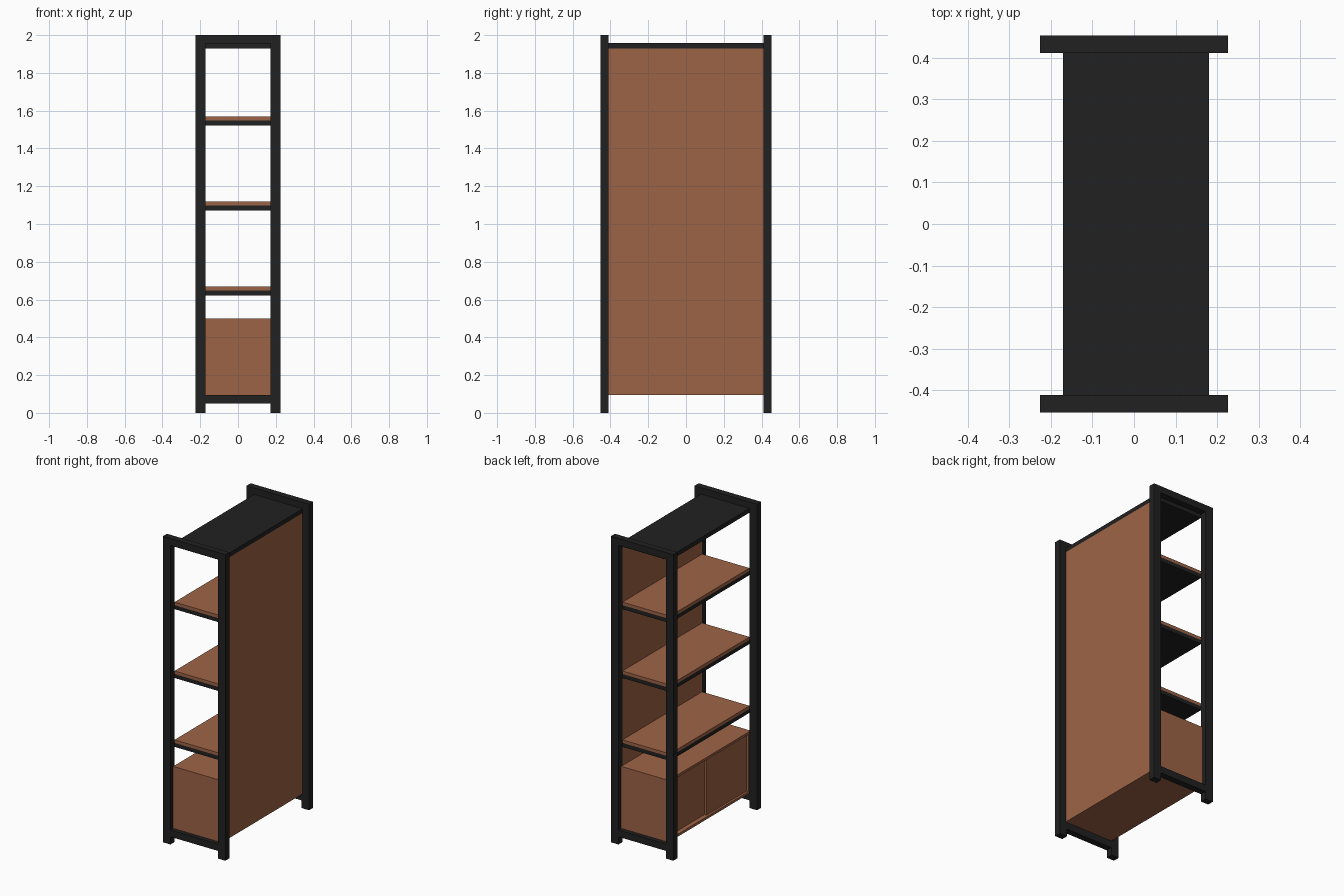
import bpy

if "Cube" in bpy.data.objects:
    bpy.data.objects.remove(bpy.data.objects["Cube"])


def material(name, color):
    m = bpy.data.materials.new(name)
    m.diffuse_color = (*color, 1)
    m.use_nodes = True
    m.node_tree.nodes["Principled BSDF"].inputs["Base Color"].default_value = m.diffuse_color
    return m


WOOD = material("wood", (0.34, 0.127, 0.061))
BLACK = material("black_metal", (0.015, 0.015, 0.015))


def box(name, x, y, z, mat):
    """Box from (min, max) ranges on each axis."""
    bpy.ops.mesh.primitive_cube_add(size=1, location=[sum(r) / 2 for r in (x, y, z)])
    ob = bpy.context.object
    ob.name = name
    ob.scale = [r[1] - r[0] for r in (x, y, z)]
    bpy.ops.object.transform_apply(location=False, rotation=False, scale=True)
    ob.data.materials.append(mat)
    return ob


IN, OUT = 0.171, 0.226        # post inner and outer x
Y0, Y1 = 0.411, 0.453         # end frame inner and outer y
CAB = 0.425                   # cabinet half length

# end frames: two posts with a top and a bottom rail
for s, side in ((-1, "front"), (1, "rear")):
    y = sorted((s * Y0, s * Y1))
    box(side + "_left_post", (-OUT, -IN), y, (0, 2), BLACK)
    box(side + "_right_post", (IN, OUT), y, (0, 2), BLACK)
    box(side + "_top_rail", (-IN, IN), y, (1.955, 2), BLACK)
    box(side + "_bottom_rail", (-IN, IN), y, (0.05, 0.095), BLACK)

# top board and back panel
box("top_board", (-IN, 0.18), (-Y0, Y0), (1.93, 1.958), BLACK)
box("back_panel", (IN, 0.18), (-Y0, Y0), (0.095, 1.93), WOOD)

# shelves: black base with a wooden top
for i, z in enumerate((0.622, 1.072, 1.522)):
    box(f"shelf_base_{i}", (-IN, IN), (-Y0, Y0), (z, z + 0.026), BLACK)
    box(f"shelf_top_{i}", (-IN, IN), (-Y0, Y0), (z + 0.026, z + 0.046), WOOD)

# cabinet carcass
T = 0.016
box("cabinet_bottom", (-IN, IN), (-CAB, CAB), (0.095, 0.095 + T), WOOD)
box("cabinet_top", (-IN, IN), (-CAB, CAB), (0.5 - T, 0.5), WOOD)
for s, side in ((-1, "front"), (1, "rear")):
    y = sorted((s * (CAB - 0.026), s * CAB))
    box("cabinet_" + side + "_end", (-IN, IN), y, (0.095 + T, 0.5 - T), WOOD)

# overlapping sliding doors, recessed in the opening
DZ = (0.095 + T, 0.5 - T)
box("outer_sliding_door", (-IN + 0.014, -IN + 0.028), (-CAB + 0.026, 0.012), DZ, WOOD)
box("inner_sliding_door", (-IN + 0.029, -IN + 0.043), (-0.012, CAB - 0.026), DZ, WOOD)
